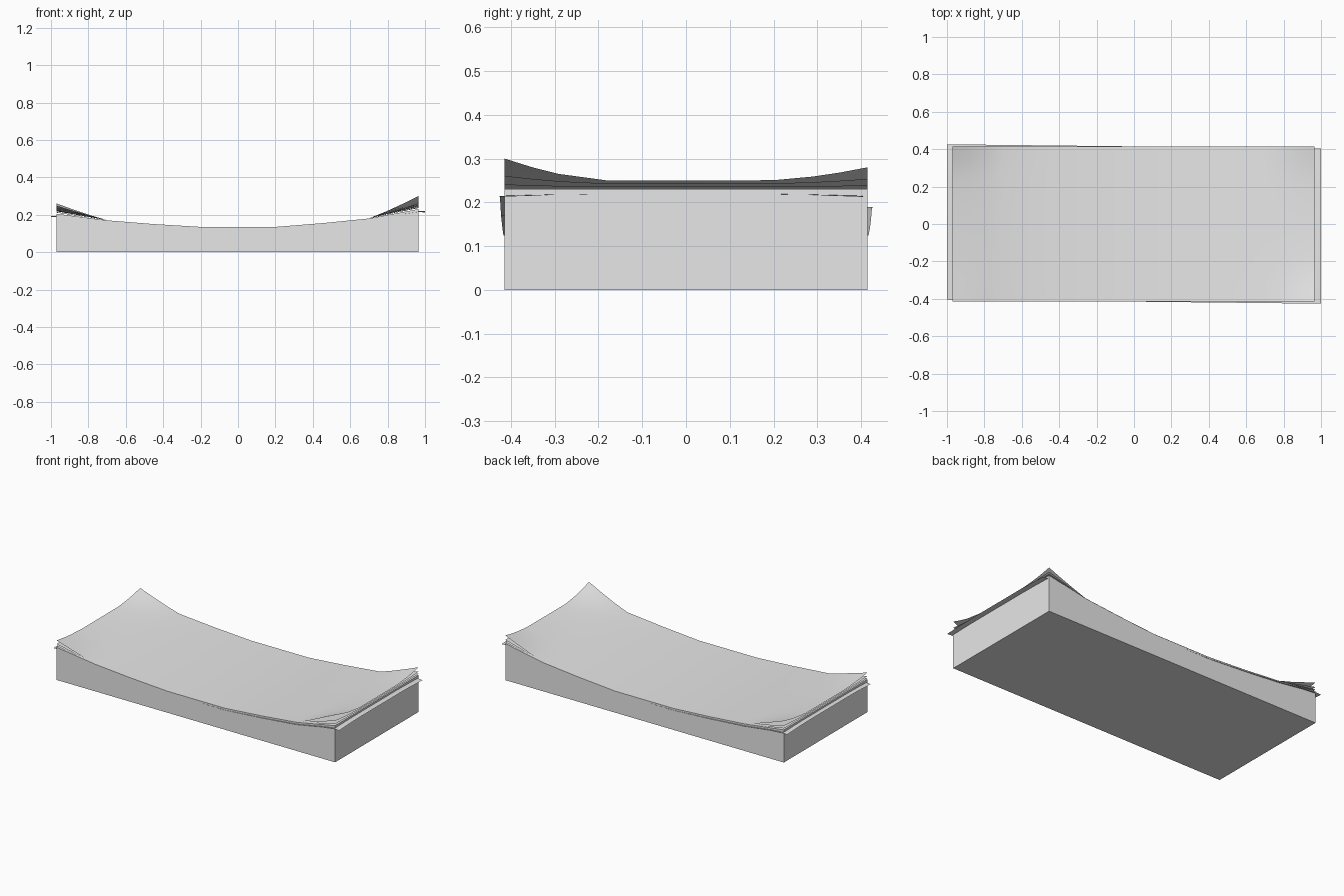
import bpy, bmesh

if "Cube" in bpy.data.objects:
    bpy.data.objects.remove(bpy.data.objects["Cube"])

# one plain paper colour
paper = bpy.data.materials.new("grey_paper")
paper.use_nodes = True
GREY = (0.8, 0.8, 0.8, 1)
paper.diffuse_color = GREY
paper.node_tree.nodes["Principled BSDF"].inputs["Base Color"].default_value = GREY

# sagging top line of the stack, (x, z)
TOP = [(-0.97, 0.205), (-0.7, 0.17), (-0.45, 0.15), (-0.2, 0.135),
       (0.2, 0.135), (0.45, 0.155), (0.7, 0.18), (0.965, 0.23)]
HALF = 0.415


def top_z(x):
    x = min(max(x, TOP[0][0]), TOP[-1][0])
    for (x0, z0), (x1, z1) in zip(TOP, TOP[1:]):
        if x <= x1:
            return z0 + (z1 - z0) * (x - x0) / (x1 - x0)


def finish(bm, name, smooth):
    bmesh.ops.recalc_face_normals(bm, faces=bm.faces) if not smooth else None
    mesh = bpy.data.meshes.new(name)
    bm.to_mesh(mesh)
    bm.free()
    mesh.materials.append(paper)
    obj = bpy.data.objects.new(name, mesh)
    bpy.context.collection.objects.link(obj)
    for p in mesh.polygons:
        p.use_smooth = smooth
    return obj


def grid_sheet(name, xs, ys, place):
    bm = bmesh.new()
    rows = [[bm.verts.new(place(x, y)) for y in ys] for x in xs]
    for a, b in zip(rows, rows[1:]):
        for j in range(len(ys) - 1):
            bm.faces.new((a[j], b[j], b[j + 1], a[j + 1]))
    return finish(bm, name, True)


# solid stack: side profile extruded across the depth
bm = bmesh.new()
outline = [(TOP[0][0], 0)] + TOP + [(TOP[-1][0], 0)]
face = bm.faces.new([bm.verts.new((x, -HALF, z)) for x, z in outline])
ext = bmesh.ops.extrude_face_region(bm, geom=[face])
for v in ext["geom"]:
    if isinstance(v, bmesh.types.BMVert):
        v.co.y = HALF
finish(bm, "paper_stack", False)

# loose sheets on top, lifting at the ends and curling at the corners
XS = sorted([x for x, z in TOP] + [-0.88, -0.79, 0.79, 0.88])
YS = [-HALF, -0.35, -0.29, -0.18, 0, 0.2, 0.29, 0.35, HALF]


def loose_sheet(name, gap, curls):
    def place(x, y):
        end = max(0, (abs(x) - 0.7) / 0.265)
        side = max(0, (abs(y) - 0.18) / 0.235)
        curl = curls[(x > 0, y > 0)]
        return x, y, top_z(x) + 0.001 + gap * end + curl * end ** 1.3 * side ** 1.6
    return grid_sheet(name, XS, YS, place)


# curl heights keyed by (right end, back side)
CURLS = {(True, False): 0.05, (True, True): 0.03,
         (False, False): 0.022, (False, True): 0.034}
for name, gap, share in (("top_sheet", 0.019, 1),
                         ("second_sheet", 0.012, 0.35),
                         ("third_sheet", 0.005, 0.1)):
    loose_sheet(name, gap, {k: c * share for k, c in CURLS.items()})


# skewed sheet poking out of the stack at both ends
def skewed(x, y):
    corner = max(0, abs(x) - 0.9) * max(0, abs(y) - 0.25)
    return x, y - 0.011 * x, top_z(x) - 0.011 - 0.4 * corner


grid_sheet("skewed_sheet", [-1] + XS + [1], YS, skewed)
